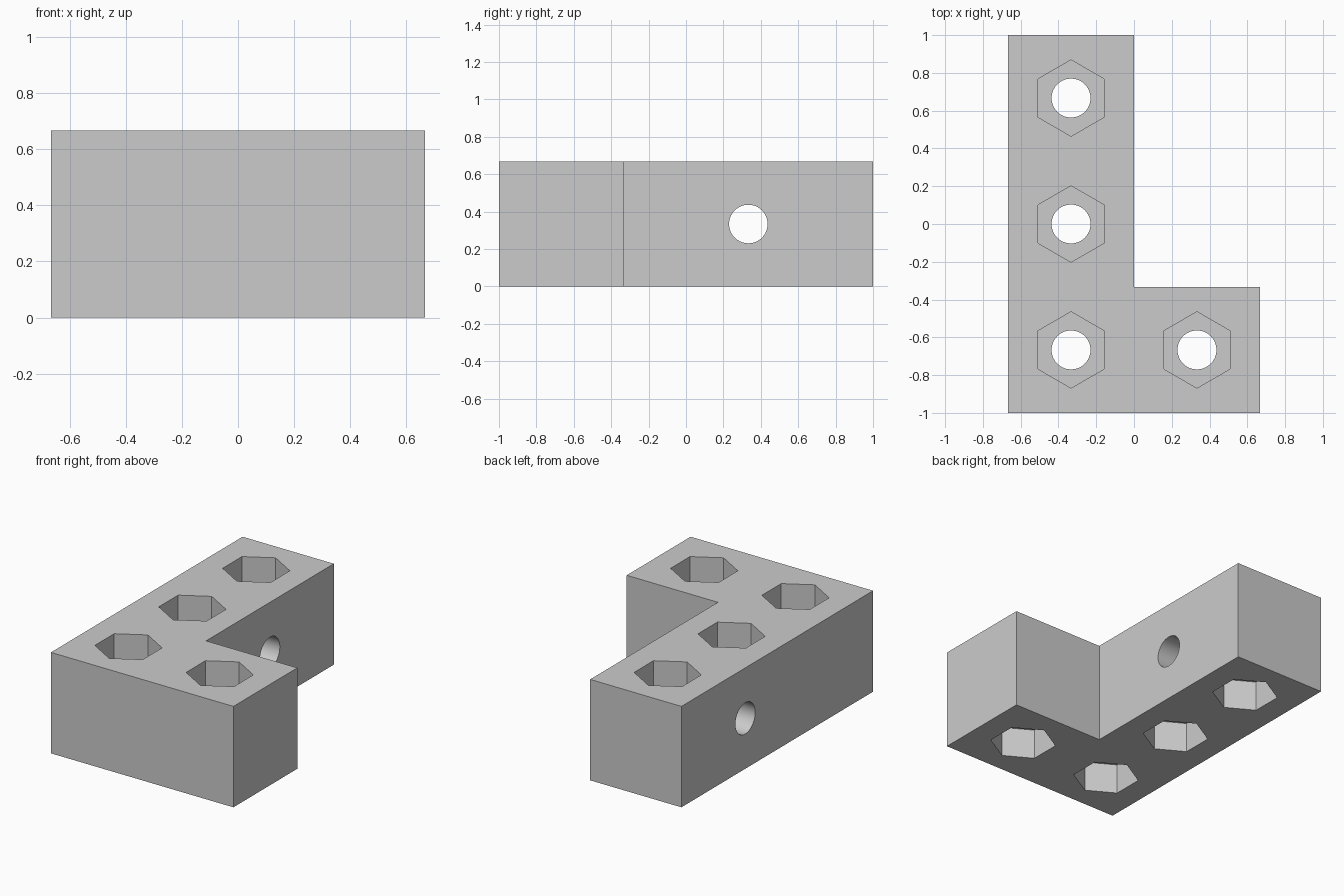
import bpy, bmesh, math
from mathutils import Matrix

if "Cube" in bpy.data.objects:
    bpy.data.objects.remove(bpy.data.objects["Cube"])

U = 2 / 3          # grid module: bar width and height
HOLE_R, NUT_R, NUT_DEPTH = 0.103, 0.202, 0.2


def prism(name, profile, z0, z1, matrix=Matrix()):
    """Extrude a closed xy profile from z0 to z1."""
    bm = bmesh.new()
    face = bm.faces.new([bm.verts.new((x, y, z0)) for x, y in profile])
    top = bmesh.ops.extrude_face_region(bm, geom=[face])["geom"]
    verts = [g for g in top if isinstance(g, bmesh.types.BMVert)]
    bmesh.ops.translate(bm, verts=verts, vec=(0, 0, z1 - z0))
    bmesh.ops.recalc_face_normals(bm, faces=bm.faces[:])
    bm.transform(matrix)
    mesh = bpy.data.meshes.new(name)
    bm.to_mesh(mesh)
    bm.free()
    obj = bpy.data.objects.new(name, mesh)
    bpy.context.collection.objects.link(obj)
    return obj


def ring(x, y, r, n):
    """Regular polygon with its first corner on +y."""
    return [(x + r * math.sin(2 * math.pi * i / n),
             y + r * math.cos(2 * math.pi * i / n)) for i in range(n)]


# L-shaped body
bracket = prism("corner_bracket", [(-U, -1), (U, -1), (U, -U / 2),
                                   (0, -U / 2), (0, 1), (-U, 1)], 0, U)


def cut(cutter):
    cutter.hide_render = True
    mod = bracket.modifiers.new("cut", 'BOOLEAN')
    mod.operation, mod.solver, mod.object = 'DIFFERENCE', 'EXACT', cutter
    bpy.context.view_layer.objects.active = bracket
    bpy.ops.object.modifier_apply(modifier=mod.name)
    bpy.data.objects.remove(cutter)


# Vertical bolt holes with hexagonal nut pockets at both ends
for x, y in [(-U / 2, U), (-U / 2, 0), (-U / 2, -U), (U / 2, -U)]:
    cut(prism("nut_pocket_top", ring(x, y, NUT_R, 6), U - NUT_DEPTH, U + 0.1))
    cut(prism("nut_pocket_bottom", ring(x, y, NUT_R, 6), -0.1, NUT_DEPTH))
    cut(prism("bolt_hole", ring(x, y, HOLE_R, 64), -0.2, U + 0.2))

# Cross hole through the long arm
to_x = Matrix.Translation((0, U / 2, U / 2)) @ Matrix.Rotation(math.pi / 2, 4, 'Y')
cut(prism("cross_hole", ring(0, 0, HOLE_R, 64), -U - 0.1, 0.1, to_x))

bracket.select_set(True)
bpy.context.view_layer.objects.active = bracket
bpy.ops.object.shade_smooth_by_angle(angle=math.radians(30))
